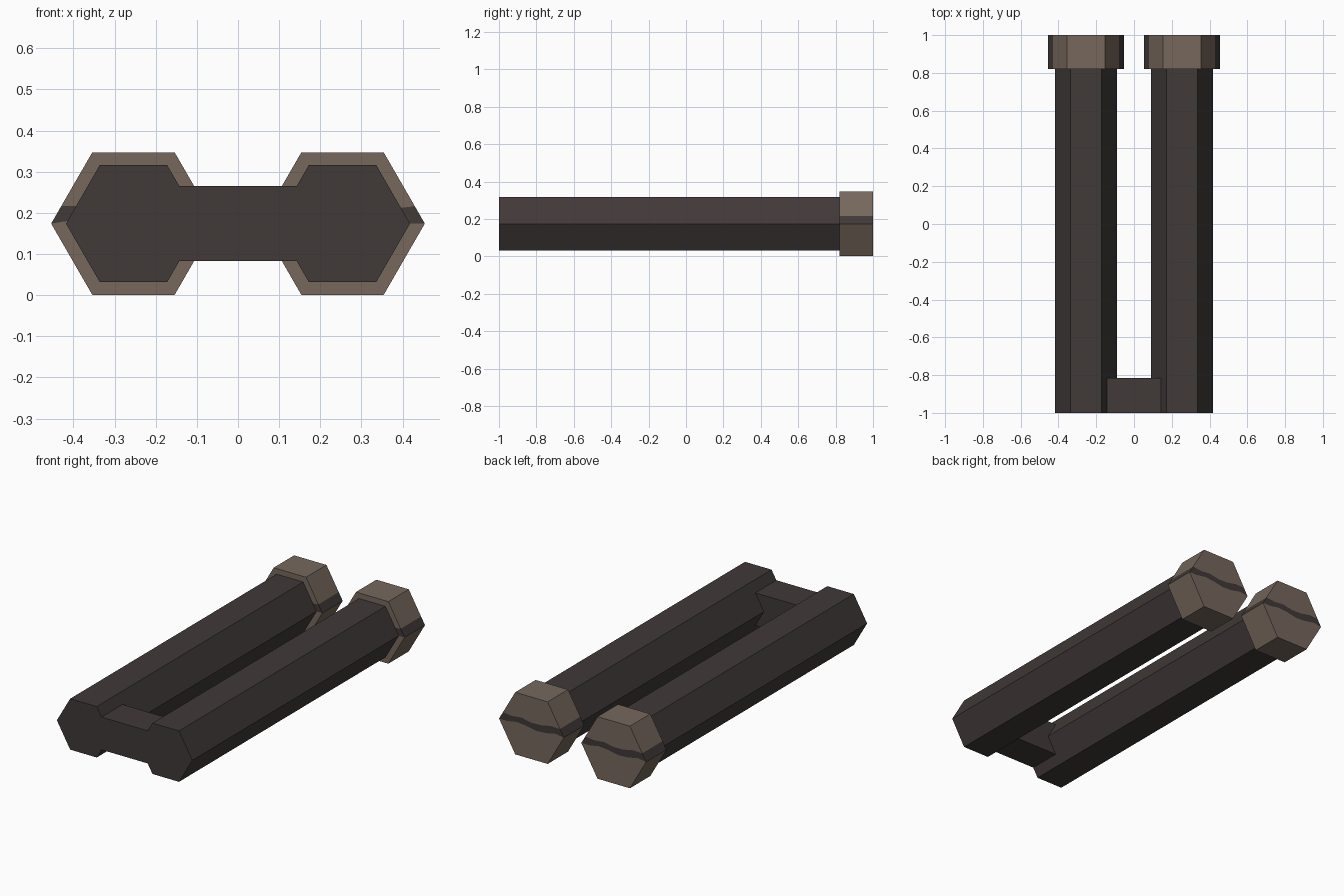
import bpy, bmesh, math

cube = bpy.data.objects.get("Cube")
if cube:
    bpy.data.objects.remove(cube, do_unlink=True)

MID_Z = 0.174
CENTRE_X = 0.254
SIN60 = math.sin(math.radians(60))


def make_material(name, rgb):
    mat = bpy.data.materials.new(name)
    mat.use_nodes = True
    colour = (*rgb, 1.0)
    mat.diffuse_color = colour
    bsdf = mat.node_tree.nodes["Principled BSDF"]
    bsdf.inputs["Base Color"].default_value = colour
    bsdf.inputs["Roughness"].default_value = 0.8
    return mat


dark = make_material("dark charcoal", (0.052, 0.041, 0.040))
tan = make_material("dull tan", (0.180, 0.137, 0.107))


def prism(name, zones, y0, y1, materials, x=0.0):
    """Extrude adjoining (x, z) outlines along y; edges shared by two zones get no wall."""
    bm = bmesh.new()
    cache = {}

    def vert(p, y):
        key = (round(p[0], 4), round(p[1], 4), y)
        if key not in cache:
            cache[key] = bm.verts.new((p[0], y, p[1]))
        return cache[key]

    edges = [{frozenset((vert(a, y0), vert(b, y0)))
              for a, b in zip(pts, pts[1:] + pts[:1])} for pts, _ in zones]
    for i, (pts, slot) in enumerate(zones):
        others = set().union(*(e for j, e in enumerate(edges) if j != i))
        for y in (y0, y1):
            bm.faces.new([vert(p, y) for p in pts]).material_index = slot
        for a, b in zip(pts, pts[1:] + pts[:1]):
            if frozenset((vert(a, y0), vert(b, y0))) not in others:
                wall = bm.faces.new([vert(a, y0), vert(b, y0), vert(b, y1), vert(a, y1)])
                wall.material_index = slot
    bmesh.ops.recalc_face_normals(bm, faces=bm.faces)
    mesh = bpy.data.meshes.new(name)
    bm.to_mesh(mesh)
    bm.free()
    for mat in materials:
        mesh.materials.append(mat)
    obj = bpy.data.objects.new(name, mesh)
    obj.location = (x, 0, MID_Z)
    bpy.context.collection.objects.link(obj)
    return obj


# Hexagonal rod outline
rod_r = 0.164
rod_hex = [(rod_r * math.cos(math.radians(a)), rod_r * math.sin(math.radians(a)))
           for a in range(0, 360, 60)]

# Cap outline cut into lower part, wavy dark stripe and upper part
cap_r = 0.2
cap_top = cap_r * SIN60
band_h = 0.042
band_x = cap_r - band_h / math.tan(math.radians(60))
corner_l, corner_r = (-cap_r, 0), (cap_r, 0)
low_wave = [(-0.15, 0.008), (-0.09, -0.004), (-0.03, -0.008),
            (0.03, 0.004), (0.09, 0.01), (0.15, 0.0)]
high_wave = [(-band_x, band_h), (-0.12, 0.044), (-0.06, 0.032), (0.0, 0.03),
             (0.06, 0.042), (0.12, 0.036), (band_x, band_h)]
low_line = [corner_l] + low_wave + [corner_r]
cap_zones = [
    (low_line + [(cap_r / 2, -cap_top), (-cap_r / 2, -cap_top)], 0),
    (low_line + high_wave[::-1], 1),
    (high_wave + [(cap_r / 2, cap_top), (-cap_r / 2, cap_top)], 0),
]

for side, sx in (("left", 1), ("right", -1)):
    prism(side + "_rod", [(rod_hex, 0)], -1.0, 0.82, [dark], sx * CENTRE_X)
    prism(side + "_end_cap", cap_zones, 0.82, 1.0, [tan, dark], sx * CENTRE_X)

# Bridge whose ends fit against the inner rod facets
half_h = 0.091
inner = CENTRE_X - rod_r
outer = inner + half_h / math.tan(math.radians(60))
bridge = [(-outer, half_h), (outer, half_h), (inner, 0),
          (outer, -half_h), (-outer, -half_h), (-inner, 0)]
prism("front_bridge", [(bridge, 0)], -1.0, -0.815, [dark])
